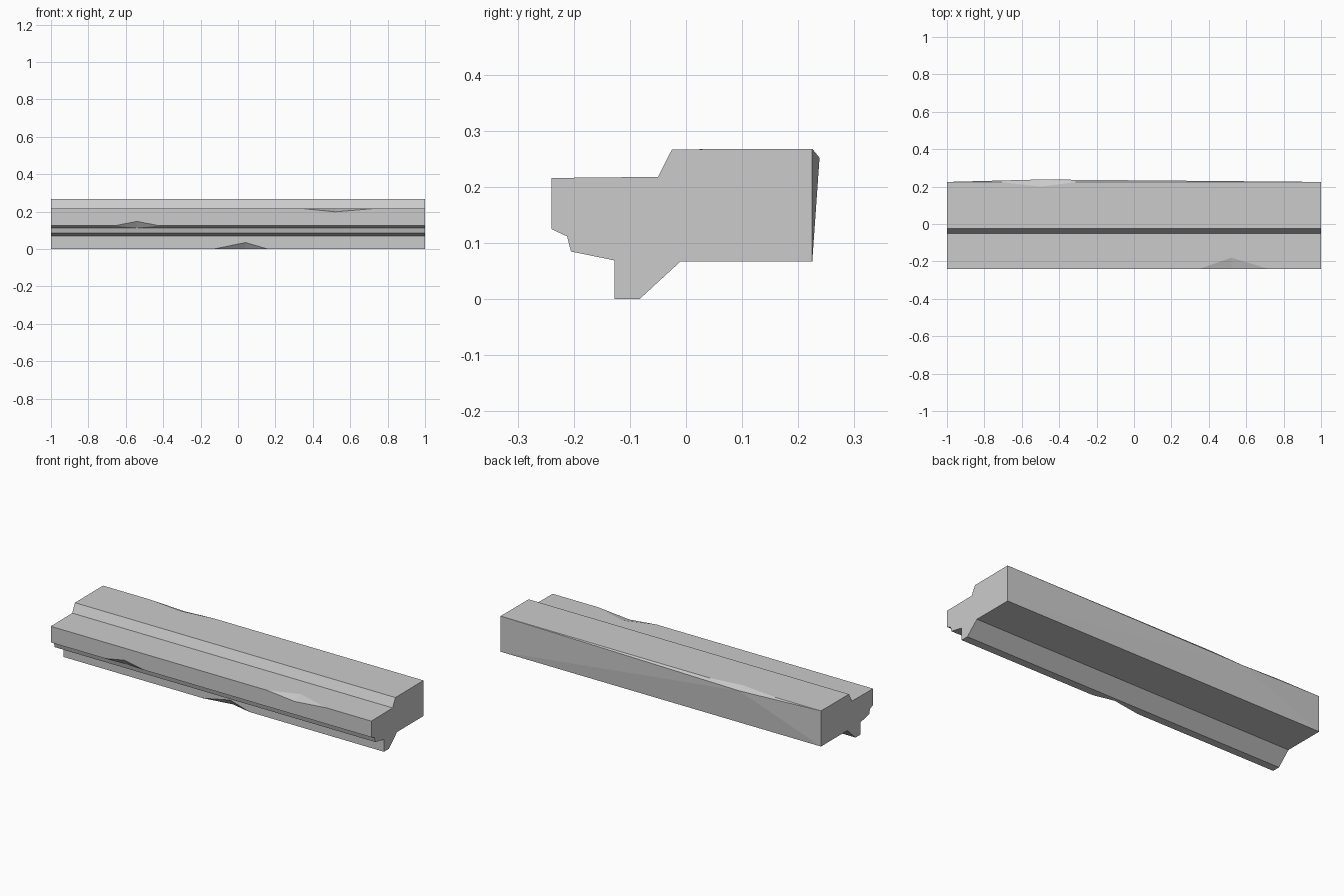
import bpy
import bmesh

cube = bpy.data.objects.get("Cube")
if cube:
    bpy.data.objects.remove(cube, do_unlink=True)

# One plain grey stone colour
stone = bpy.data.materials.new("stone_grey")
stone.use_nodes = True
grey = (0.6, 0.6, 0.6, 1.0)
stone.diffuse_color = grey
stone.node_tree.nodes["Principled BSDF"].inputs["Base Color"].default_value = grey

# Moulding cross-section (y, z), starting at the lower front edge
profile = [
    (-0.24, 0.125), (-0.24, 0.216), (-0.05, 0.218), (-0.025, 0.267),
    (0.225, 0.268), (0.225, 0.067), (-0.01, 0.067), (-0.083, 0.0),
    (-0.127, 0.0), (-0.127, 0.069), (-0.205, 0.085), (-0.212, 0.112),
]
BACK = 4

# Chips on long edges: start, middle and end x, then the (y, z) reached
# on the strip before the edge and on the strip after it
chips = {
    0: (-0.66, -0.54, -0.42, (-0.215, 0.1134), (-0.24, 0.148)),
    1: (0.35, 0.52, 0.72, (-0.24, 0.199), (-0.18, 0.2166)),
    BACK: (-0.72, -0.5, -0.3, (0.2, 0.268), (0.238, 0.252)),
    8: (-0.13, 0.04, 0.16, (-0.1, 0.0), (-0.127, 0.035)),
}


def edge_path(index, after):
    """Points along one long edge, detouring around its chip."""
    y, z = profile[index]
    points = [(-1, y, z)]
    if index in chips:
        start, middle, end, before_pt, after_pt = chips[index]
        notch = after_pt if after else before_pt
        points += [(start, y, z), (middle, *notch), (end, y, z)]
    return points + [(1, y, z)]


bm = bmesh.new()


def add_face(points):
    bm.faces.new([bm.verts.new(p) for p in points])


# Long strips between neighbouring profile points
count = len(profile)
for i in range(count):
    outline = edge_path(i, True) + edge_path((i + 1) % count, False)[::-1]
    if i == BACK:
        # The back fans out from its bulging point
        ring = outline[2:] + outline[:2]
        for p, q in zip(ring[1:], ring[2:]):
            add_face([ring[0], p, q])
    else:
        add_face(outline)

# Facets inside each chip
for i, (start, middle, end, before_pt, after_pt) in chips.items():
    for x in (start, end):
        add_face([(x, *profile[i]), (middle, *before_pt), (middle, *after_pt)])

# End caps
for x in (-1, 1):
    add_face([(x, y, z) for y, z in profile])

bmesh.ops.remove_doubles(bm, verts=bm.verts[:], dist=0.0001)
bmesh.ops.recalc_face_normals(bm, faces=bm.faces[:])
mesh = bpy.data.meshes.new("stone_moulding")
bm.to_mesh(mesh)
bm.free()
mesh.materials.append(stone)
moulding = bpy.data.objects.new("stone_moulding", mesh)
bpy.context.collection.objects.link(moulding)
